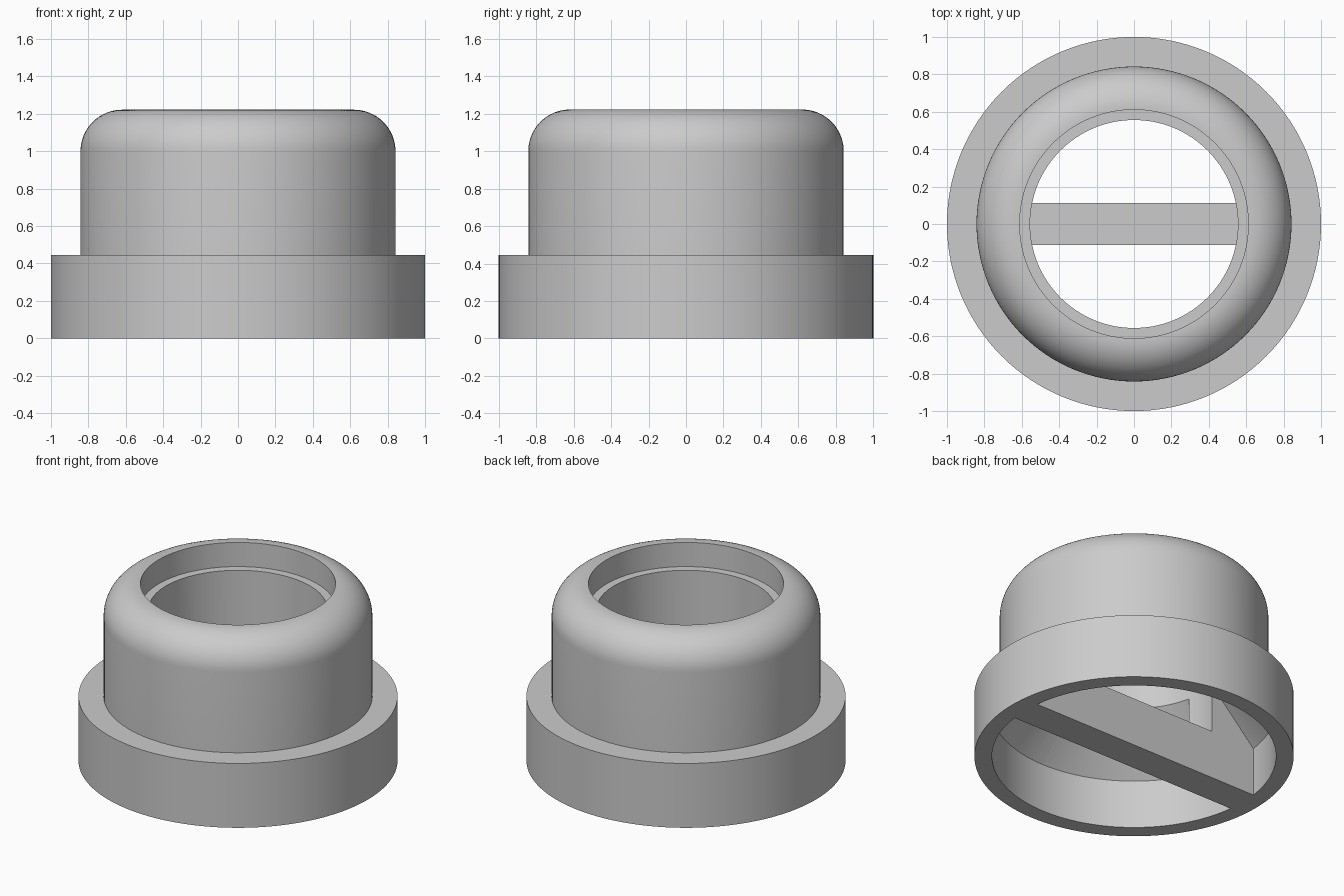
import bpy, bmesh
from math import sin, cos, pi

SEG = 128
cube = bpy.data.objects.get("Cube")
if cube:
    bpy.data.objects.remove(cube, do_unlink=True)

grey = bpy.data.materials.new("light grey")
grey.use_nodes = True
grey.diffuse_color = (0.6, 0.6, 0.6, 1)
grey.node_tree.nodes["Principled BSDF"].inputs["Base Color"].default_value = (0.6, 0.6, 0.6, 1)


def add_object(name, bm):
    bmesh.ops.recalc_face_normals(bm, faces=bm.faces)
    mesh = bpy.data.meshes.new(name)
    bm.to_mesh(mesh)
    bm.free()
    mesh.materials.append(grey)
    obj = bpy.data.objects.new(name, mesh)
    bpy.context.collection.objects.link(obj)
    return obj


def revolve(name, profile):
    """Closed solid of revolution from (radius, z) points, bottom to top."""
    bm = bmesh.new()
    rings = [[bm.verts.new((r * cos(2 * pi * i / SEG), r * sin(2 * pi * i / SEG), z))
              for i in range(SEG)] for r, z in profile]
    for low, high in zip(rings, rings[1:]):
        for i in range(SEG):
            j = (i + 1) % SEG
            bm.faces.new((low[i], low[j], high[j], high[i]))
    bm.faces.new(rings[0])
    bm.faces.new(rings[-1])
    return add_object(name, bm)


def box(name, size, centre):
    bm = bmesh.new()
    bmesh.ops.create_cube(bm, size=1)
    bmesh.ops.scale(bm, vec=size, verts=bm.verts)
    bmesh.ops.translate(bm, vec=centre, verts=bm.verts)
    return add_object(name, bm)


def cut(target, cutter):
    """Subtract the cutter, bake the result and delete the cutter."""
    mod = target.modifiers.new("cut", "BOOLEAN")
    mod.operation = "DIFFERENCE"
    mod.solver = "EXACT"
    mod.object = cutter
    bpy.context.view_layer.update()
    graph = bpy.context.evaluated_depsgraph_get()
    mesh = bpy.data.meshes.new_from_object(target.evaluated_get(graph))
    target.modifiers.clear()
    target.data = mesh
    bpy.data.objects.remove(cutter, do_unlink=True)


# Flanged body with a rounded shoulder
TOP, FILLET, WALL = 1.222, 0.222, 0.842
shoulder = [(WALL - FILLET + FILLET * cos(a), TOP - FILLET + FILLET * sin(a))
            for a in (pi / 2 * k / 16 for k in range(17))]
body = revolve("flanged_collar", [(1, 0), (1, 0.445), (WALL, 0.445)] + shoulder)

# Lower cavity: straight bore then a cone, leaving a cross bar standing
cavity = revolve("cavity_cutter", [(0.89, -0.1), (0.89, 0.335), (0.3, 0.925)])
cut(cavity, box("cross_bar_space", (3, 0.222, 3), (0, 0, 0.5)))
cut(body, cavity)

# Through hole, which stops at the top of the cross bar
cut(body, revolve("hole_cutter", [(0.556, 0.335), (0.556, 1.5)]))

# Shallow seat at the mouth
cut(body, revolve("seat_cutter", [(0.611, 1.055), (0.611, 1.5)]))

bpy.ops.object.select_all(action="DESELECT")
body.select_set(True)
bpy.context.view_layer.objects.active = body
bpy.ops.object.shade_smooth_by_angle(angle=pi / 6)
